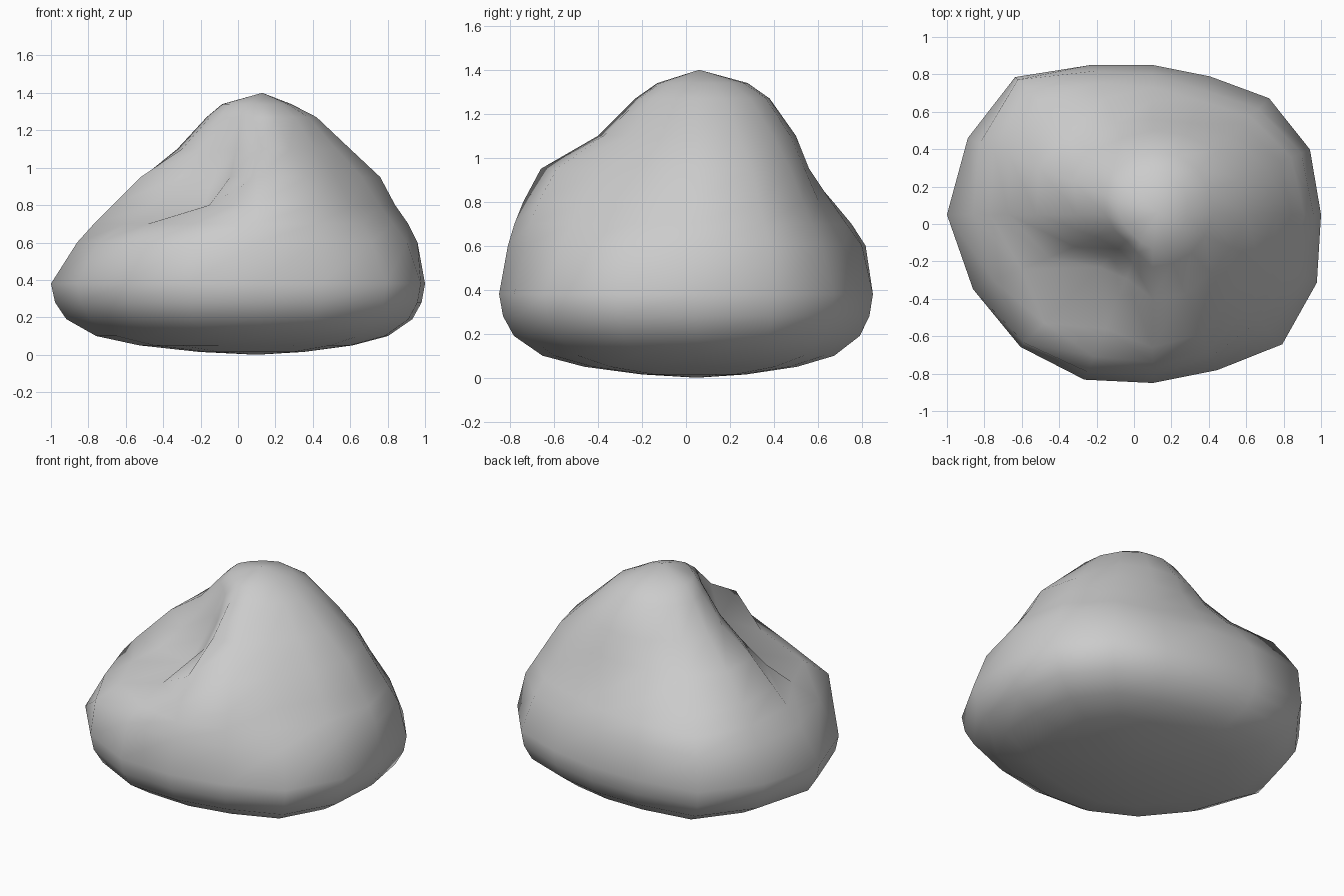
import bpy, bmesh
from math import cos, sin, tau

CX, CY, N = 0.10, 0.05, 16

# Widest contour, 16 radii counter-clockwise from +x
WIDE = [.90, .91, .88, .80, .80, .866, 1.04, 1.07, 1.10, 1.04, 1.0, .955, .90, .90, .98, .95]

# Upper contours (height: radii): peak, front shoulder and front-left hollow
UPPER = {
    0.60: [.86, .86, .80, .72, .75, .83, 1.02, 1.0, .96, .92, .97, .91, .86, .84, .87, .87],
    0.70: [.81, .80, .74, .66, .68, .76, .95, .92, .87, .76, .82, .82, .83, .82, .80, .79],
    0.80: [.74, .74, .68, .60, .61, .67, .87, .83, .77, .60, .40, .66, .79, .78, .72, .71],
    0.95: [.66, .65, .60, .53, .51, .53, .62, .66, .62, .45, .32, .37, .71, .69, .60, .61],
    1.10: [.50, .50, .49, .46, .45, .44, .46, .46, .40, .32, .26, .28, .45, .46, .44, .46],
    1.27: [.32, .33, .34, .34, .33, .32, .31, .29, .25, .22, .20, .22, .28, .28, .29, .30],
    1.34: [.18, .20, .22, .23, .23, .21, .20, .20, .18, .16, .15, .16, .18, .18, .18, .18],
}

# Rounded underside is the widest contour shrunk towards the ground
contours = [(z, [r * s for r in WIDE]) for z, s in
            ((.015, .28), (.05, .57), (.10, .78), (.19, .925), (.28, .98), (.38, 1.0))]
contours += list(UPPER.items())

bm = bmesh.new()
rings = []
for z, radii in contours:
    rings.append([bm.verts.new((CX + r * cos(tau * i / N),
                                CY + r * sin(tau * i / N), z))
                  for i, r in enumerate(radii)])

# Skin between contours, then close both ends
for low, high in zip(rings, rings[1:]):
    for i in range(N):
        j = (i + 1) % N
        bm.faces.new((low[i], low[j], high[j], high[i]))
base = bm.verts.new((CX, CY, 0))
peak = bm.verts.new((CX + .03, CY + .01, 1.40))
for i in range(N):
    j = (i + 1) % N
    bm.faces.new((rings[0][j], rings[0][i], base))
    bm.faces.new((rings[-1][i], rings[-1][j], peak))
bmesh.ops.recalc_face_normals(bm, faces=bm.faces)
for f in bm.faces:
    f.smooth = True

mesh = bpy.data.meshes.new("boulder")
bm.to_mesh(mesh)
bm.free()
boulder = bpy.data.objects.new("boulder", mesh)
bpy.context.collection.objects.link(boulder)
